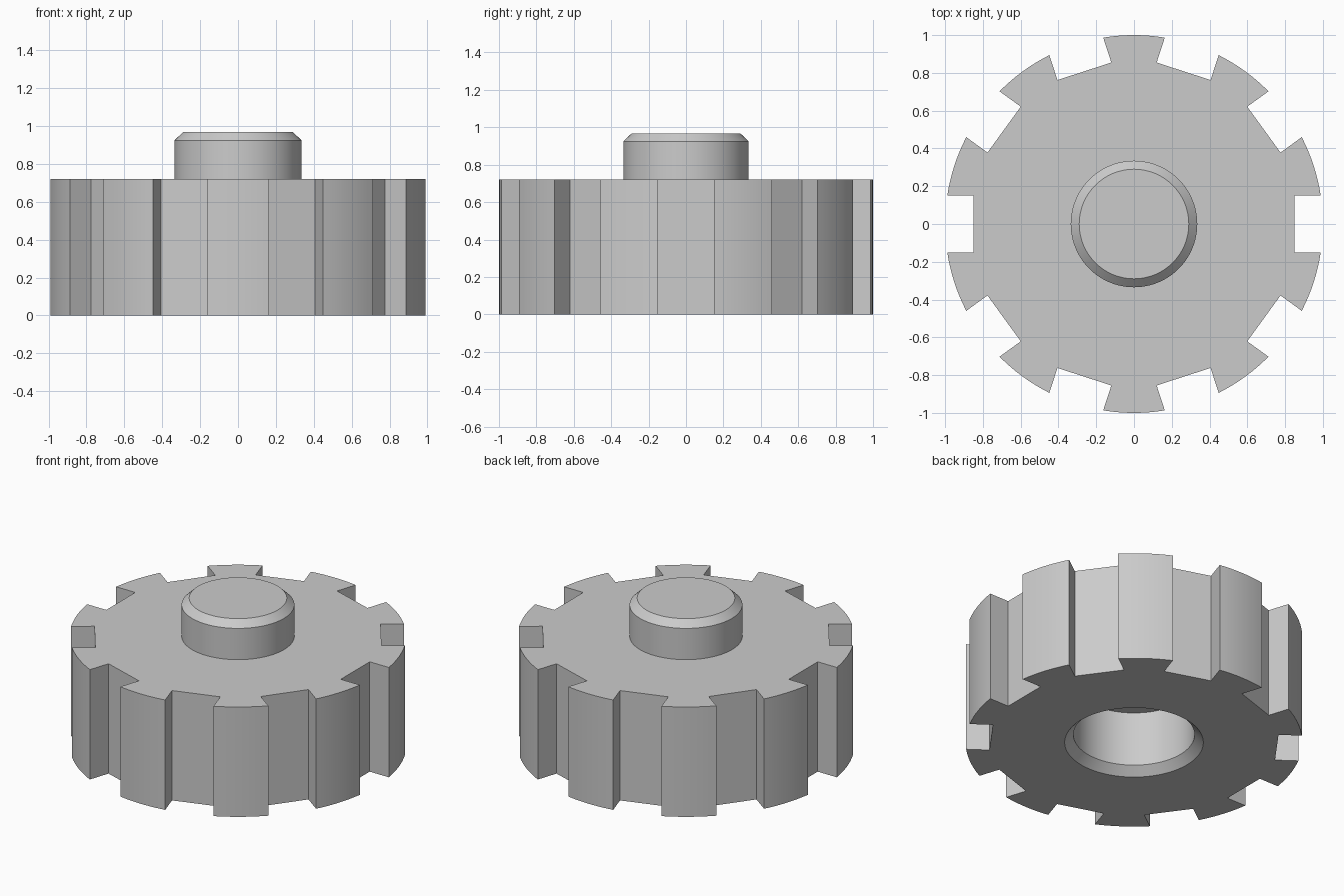
import bpy, bmesh, math
from mathutils import Matrix, Vector

cube = bpy.data.objects.get("Cube")
if cube:
    bpy.data.objects.remove(cube, do_unlink=True)

TEETH = 10
RIM = 1.0            # outer radius
FLOOR = 0.85         # distance of each notch floor from the axis
HALF_NOTCH = 0.15    # half the notch width
HEIGHT = 0.72
ARC_STEPS = 8

# Light grey material
grey = bpy.data.materials.new("light_grey")
grey.use_nodes = True
colour = (0.6, 0.6, 0.6, 1)
grey.diffuse_color = colour
grey.node_tree.nodes["Principled BSDF"].inputs["Base Color"].default_value = colour


def make_object(name, bm):
    bmesh.ops.recalc_face_normals(bm, faces=bm.faces[:])
    mesh = bpy.data.meshes.new(name)
    bm.to_mesh(mesh)
    bm.free()
    mesh.materials.append(grey)
    obj = bpy.data.objects.new(name, mesh)
    bpy.context.collection.objects.link(obj)
    return obj


def lathe(name, profile, sides=96):
    """Stack of (radius, height) rings, closed at both ends."""
    bm = bmesh.new()
    rings = []
    for r, z in profile:
        rings.append([bm.verts.new((r * math.cos(a), r * math.sin(a), z))
                      for a in (math.tau * i / sides for i in range(sides))])
    for low, high in zip(rings, rings[1:]):
        for i in range(sides):
            j = (i + 1) % sides
            bm.faces.new((low[i], low[j], high[j], high[i]))
    bm.faces.new(rings[0])
    bm.faces.new(rings[-1])
    return make_object(name, bm)


def notched_disc(name):
    """Notch floor plus the next tooth's rim, repeated around the axis."""
    step = math.tau / TEETH
    edge = math.asin(HALF_NOTCH / RIM)
    segment = [Vector((FLOOR, -HALF_NOTCH, 0)), Vector((FLOOR, HALF_NOTCH, 0))]
    for i in range(ARC_STEPS + 1):
        a = edge + (step - 2 * edge) * i / ARC_STEPS
        segment.append(Vector((RIM * math.cos(a), RIM * math.sin(a), 0)))
    bm = bmesh.new()
    outline = []
    for k in range(TEETH):
        turn = Matrix.Rotation(step * k, 3, "Z")
        outline += [bm.verts.new(turn @ p) for p in segment]
    base = bm.faces.new(outline)
    top = bmesh.ops.extrude_face_region(bm, geom=[base], use_keep_orig=True)["geom"]
    moved = [v for v in top if isinstance(v, bmesh.types.BMVert)]
    bmesh.ops.translate(bm, verts=moved, vec=(0, 0, HEIGHT))
    return make_object(name, bm)


def combine(target, other, operation):
    mod = target.modifiers.new(operation.lower(), "BOOLEAN")
    mod.operation = operation
    mod.solver = "EXACT"
    mod.object = other
    bpy.context.view_layer.objects.active = target
    bpy.ops.object.modifier_apply(modifier=mod.name)
    bpy.data.objects.remove(other, do_unlink=True)


# Notched body, chamfered peg on top, chamfered blind socket underneath
body = notched_disc("notched_body")
peg = lathe("peg", [(0.335, 0.6), (0.335, 0.925), (0.29, 0.968)])
socket = lathe("socket_cutter", [(0.462, -0.05), (0.412, 0), (0.36, 0.052), (0.36, 0.41)])
combine(body, peg, "UNION")
combine(body, socket, "DIFFERENCE")

# Smooth curves with sharp edges
bpy.ops.object.select_all(action="DESELECT")
body.select_set(True)
bpy.context.view_layer.objects.active = body
bpy.ops.object.shade_smooth_by_angle(angle=math.radians(25))
